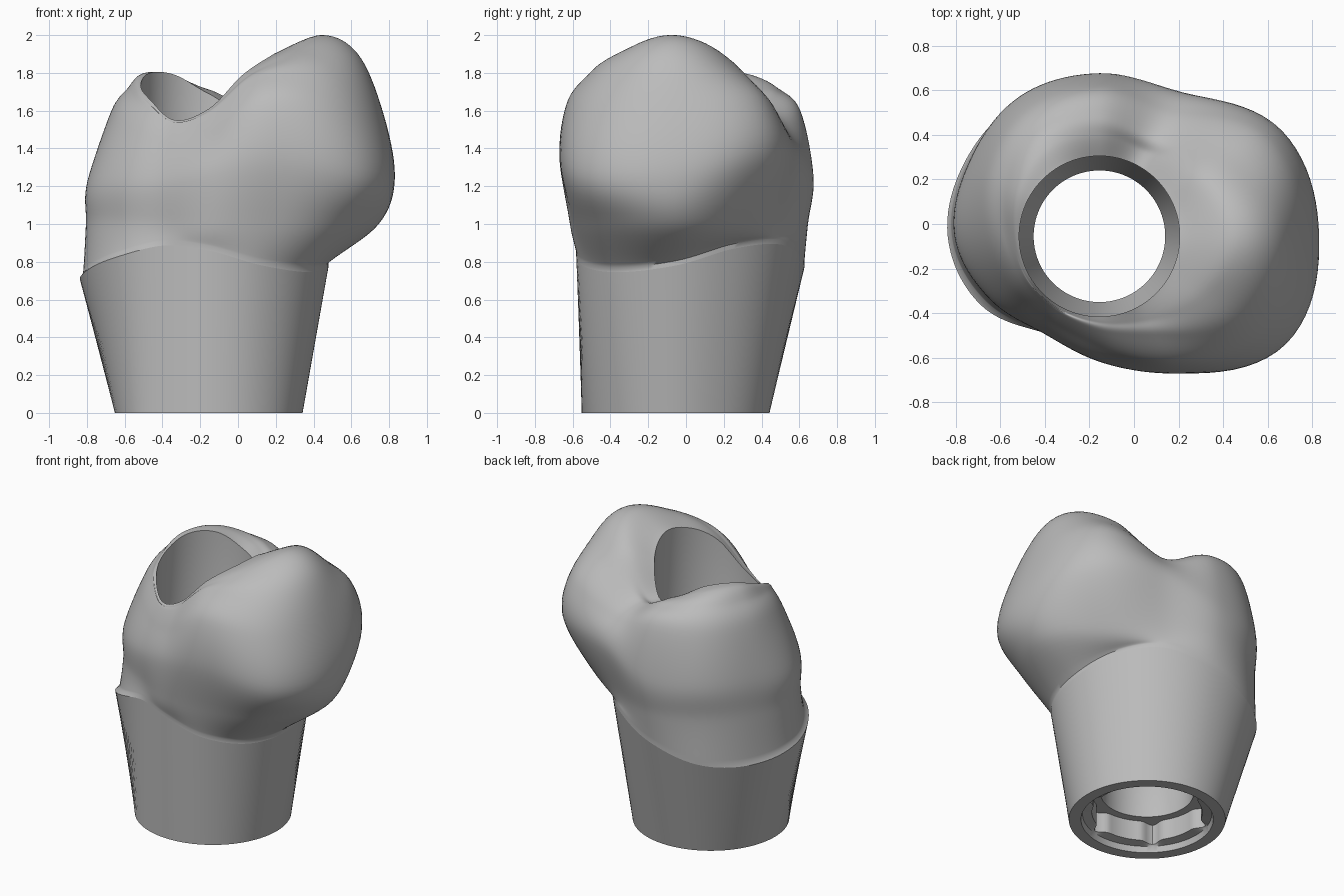
import bpy
import bmesh
from math import sin, cos, pi, radians
from mathutils import Vector

cube = bpy.data.objects.get("Cube")
if cube:
    bpy.data.objects.remove(cube, do_unlink=True)

AXIS = Vector((-0.155, -0.055, 0))   # centre of the screw channel
SIDES = 120
BORE = 0.36
ANGLES = [2 * pi * i / SIDES for i in range(SIDES)]

grey = bpy.data.materials.new("warm_grey")
grey.use_nodes = True
COLOUR = (0.5, 0.5, 0.5, 1)
grey.diffuse_color = COLOUR
grey.node_tree.nodes["Principled BSDF"].inputs["Base Color"].default_value = COLOUR


def spline(a, b, c, d, t):
    """Catmull-Rom blend between b and c."""
    return b + 0.5 * t * (c - a + t * (2 * a - 5 * b + 4 * c - d + t * (3 * (b - c) + d - a)))


def around(values, angle):
    """Smooth periodic value from evenly spaced samples round the axis."""
    n = len(values)
    s = angle / (2 * pi) * n
    i = int(s)
    return spline(*(values[(i + k) % n] for k in (-1, 0, 1, 2)), s - i)


def ring(radius, height):
    """Ring of points; radius and height are functions of the angle or constants."""
    def at(f, a):
        return f(a) if callable(f) else f
    return [AXIS + Vector((at(radius, a) * cos(a), at(radius, a) * sin(a), at(height, a)))
            for a in ANGLES]


def loft(name, rings, sharp):
    """Skin neighbouring rings with quads."""
    bm = bmesh.new()
    rows = [[bm.verts.new(p) for p in r] for r in rings]
    for low, high in zip(rows, rows[1:]):
        for i in range(SIDES):
            j = (i + 1) % SIDES
            bm.faces.new((low[i], low[j], high[j], high[i]))
    mesh = bpy.data.meshes.new(name)
    bm.to_mesh(mesh)
    bm.free()
    mesh.materials.append(grey)
    obj = bpy.data.objects.new(name, mesh)
    bpy.context.collection.objects.link(obj)
    bpy.ops.object.select_all(action="DESELECT")
    obj.select_set(True)
    bpy.context.view_layer.objects.active = obj
    bpy.ops.object.shade_smooth_by_angle(angle=radians(sharp))
    return obj


# Crown shape, sampled every thirty degrees counter-clockwise from +x
margin_r = [.635, .62, .65, .68, .7, .69, .68, .615, .5, .52, .57, .62]
margin_z = [.78, .87, .89, .79, .69, .67, .72, .81, .885, .86, .78, .745]
neck_r = [.9, .75, .66, .7, .7, .67, .645, .56, .49, .545, .63, .82]
belly_r = [.985, .94, .745, .73, .72, .665, .638, .56, .5, .56, .71, .965]
belly_z = [1.25, 1.36, 1.35, 1.25, 1.25, 1.25, 1.22, 1.22, 1.22, 1.28, 1.35, 1.25]
shoulder_r = [.92, .88, .65, .66, .65, .575, .5, .46, .435, .49, .66, .88]
shoulder_z = [1.6, 1.65, 1.53, 1.6, 1.6, 1.6, 1.58, 1.5, 1.42, 1.47, 1.65, 1.6]
upper_r = [.79, .69, .51, .54, .55, .48, .41, .39, .385, .42, .51, .72]
upper_z = [1.9, 1.81, 1.62, 1.7, 1.74, 1.73, 1.69, 1.63, 1.53, 1.58, 1.78, 1.84]
crest_r = [.6, .53, .43, .45, .46, .42, .38, .374, .372, .385, .43, .53]
crest_z = [2, 1.875, 1.61, 1.71, 1.79, 1.79, 1.725, 1.65, 1.54, 1.6, 1.79, 1.92]
rim_z = [1.9, 1.8, 1.61, 1.69, 1.79, 1.8, 1.735, 1.66, 1.55, 1.61, 1.79, 1.88]


def smooth(values):
    return lambda a: around(values, a)


def collar_r(a):
    edge, neck = around(margin_r, a), around(neck_r, a)
    return min(edge, (edge + neck) / 2)


margin = ring(smooth(margin_r), smooth(margin_z))
rim = ring(BORE, smooth(rim_z))
keys = [
    ring(collar_r, lambda a: around(margin_z, a) + 0.025),
    ring(smooth(neck_r), 1.0),
    ring(smooth(belly_r), smooth(belly_z)),
    ring(smooth(shoulder_r), smooth(shoulder_z)),
    ring(smooth(upper_r), smooth(upper_z)),
    ring(smooth(crest_r), smooth(crest_z)),
    rim,
]

# Crown: smooth skin through the key rings, ending at the channel rim
STEPS = 8
padded = [margin] + keys + [rim]
crown_rings = [margin]
for k in range(1, len(padded) - 2):
    for s in range(STEPS):
        crown_rings.append([spline(*points, s / STEPS) for points in zip(*padded[k - 1:k + 3])])
crown_rings.append(rim)
loft("crown", crown_rings, 50)


# Sleeve: tapered outside, six-grooved socket and a narrowing screw channel inside
def socket_r(a):
    groove = max(0, cos(6 * (a - pi / 4)))
    return 0.35 + 0.055 * groove ** 4


sleeve_rings = [
    rim,
    ring(BORE, 0.6),
    ring(0.295, 0.46),
    ring(0.295, 0.19),
    ring(socket_r, 0.19),
    ring(socket_r, 0.05),
    ring(0.41, 0.04),
    ring(0.42, 0),
    ring(0.497, 0),
    margin,
]
loft("sleeve", sleeve_rings, 35)
